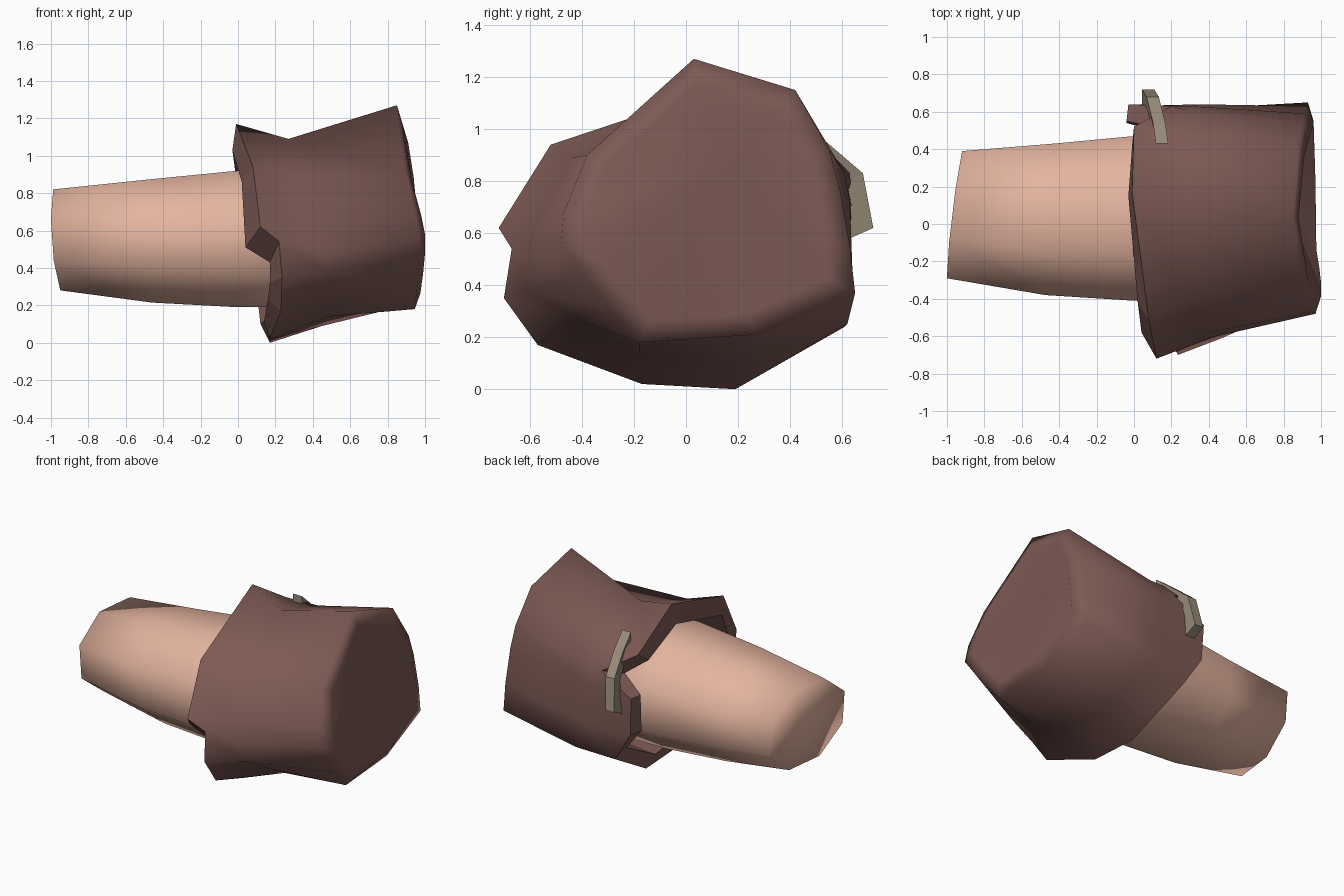
import bpy, bmesh, math

cube = bpy.data.objects.get("Cube")
if cube:
    bpy.data.objects.remove(cube, do_unlink=True)


def material(name, color):
    mat = bpy.data.materials.new(name)
    mat.use_nodes = True
    mat.diffuse_color = (*color, 1)
    shader = mat.node_tree.nodes["Principled BSDF"]
    shader.inputs["Base Color"].default_value = (*color, 1)
    shader.inputs["Roughness"].default_value = 0.9
    return mat


def loft(name, rings, mat, start_hub=None, end_hub=None, flat_bands=()):
    """Skin a row of closed rings; a hub closes that end with a fan of triangles."""
    bm = bmesh.new()
    rows = [[bm.verts.new(p) for p in ring] for ring in rings]
    count = len(rows[0])
    for band, (a, b) in enumerate(zip(rows, rows[1:])):
        for i in range(count):
            j = (i + 1) % count
            face = bm.faces.new((a[i], a[j], b[j], b[i]))
            face.smooth = band not in flat_bands
    for row, hub in ((rows[0], start_hub), (rows[-1], end_hub)):
        if hub is None:
            continue
        tip = bm.verts.new(hub)
        for i in range(count):
            face = bm.faces.new((row[i], row[(i + 1) % count], tip))
            face.smooth = True
    bmesh.ops.recalc_face_normals(bm, faces=bm.faces)
    mesh = bpy.data.meshes.new(name)
    bm.to_mesh(mesh)
    bm.free()
    mesh.materials.append(mat)
    obj = bpy.data.objects.new(name, mesh)
    bpy.context.collection.objects.link(obj)
    return obj


def scaled(ring, factor, shift, cy, cz):
    """Copy a ring, scaled about a centre line and moved along x."""
    return [(x + shift, cy + (y - cy) * factor, cz + (z - cz) * factor) for x, y, z in ring]


skin = material("skin", (0.78, 0.46, 0.35))
cloth = material("brown cloth", (0.205, 0.102, 0.089))
horn = material("pale horn", (0.305, 0.254, 0.188))


# Forearm: tapered eight-sided tube, wrist end cut at a slant
def arm_ring(x, y, z, ry, rz, slant=0, lean=0):
    points = []
    for i in range(8):
        a = math.radians(22.5 + 45 * i)
        dy = ry * math.cos(a) / math.cos(math.pi / 8)
        dz = rz * math.sin(a) / math.cos(math.pi / 8)
        points.append((x + slant * dy - lean * dz, y + dy, z + dz))
    return points


loft("forearm", [
    arm_ring(-0.952, 0.05, 0.55, 0.34, 0.27, 0.12, 0.07),
    arm_ring(-0.45, 0.025, 0.545, 0.405, 0.33, 0.06),
    arm_ring(0.0, 0.03, 0.555, 0.44, 0.365),
    arm_ring(0.5, 0.03, 0.56, 0.45, 0.37),
], skin, start_hub=(-0.92, 0.05, 0.55), end_hub=(0.5, 0.03, 0.56))

# Sleeve: stepped mouth edge, waist and wide elbow end, from the top round the front
lining = [(-.03, .15, 1.03), (.02, -.42, .86), (.04, -.58, .51), (.17, -.55, .43),
          (.17, -.58, .32), (.16, -.48, .23), (.14, -.14, .12), (.12, .16, .1),
          (.1, .5, .28), (-.04, .54, .45), (-.04, .55, .7), (.1, .52, .8),
          (-.01, .42, .88)]
mouth = [(-.01, .17, 1.17), (.08, -.52, .94), (.12, -.72, .62), (.22, -.67, .54),
         (.235, -.7, .35), (.23, -.57, .17), (.17, -.17, .02), (.17, .19, 0),
         (.11, .61, .24), (-.02, .63, .45), (-.03, .64, .7), (.2, .63, .83),
         (0, .52, .95)]
waist = [(.27, .1, 1.09), (.3, -.44, .89), (.35, -.59, .61), (.42, -.605, .49),
         (.47, -.61, .38), (.48, -.42, .27), (.48, -.18, .14), (.45, .22, .09),
         (.4, .62, .25), (.35, .64, .45), (.3, .63, .72), (.28, .61, .83),
         (.27, .48, .98)]
elbow = [(.85, .03, 1.27), (.9, -.38, .9), (.95, -.47, .68), (.97, -.48, .56),
         (.97, -.39, .44), (.96, -.29, .31), (.945, -.18, .18), (.94, .27, .21),
         (.93, .65, .37), (.93, .63, .55), (.92, .59, .78), (.91, .55, .92),
         (.88, .42, 1.15)]
rolled_rim = scaled(elbow, 0.83, 0.03, 0.07, 0.68)
depth = scaled(waist, 0.85, 0.1, 0, 0.57)
loft("sleeve", [depth, lining, mouth, waist, elbow, rolled_rim], cloth,
     end_hub=(0.8, 0.18, 0.9), flat_bands=(0, 1))

# Toggle: bent bar lying over the back seam of the sleeve
outer = [(.15, .43, 1.04), (.135, .54, .95), (.1, .68, .83), (.075, .72, .62)]
inner = [(.15, .43, .97), (.135, .5, .9), (.1, .62, .8), (.075, .63, .58)]
half = 0.033
bars = []
for (x, y, z), (_, v, w) in zip(outer, inner):
    bars.append([(x - half, y, z), (x + half, y, z), (x + half, v, w), (x - half, v, w)])
loft("toggle", bars, horn, start_hub=(.15, .43, 1.0), end_hub=(.075, .675, .6),
     flat_bands=(0, 1, 2))
